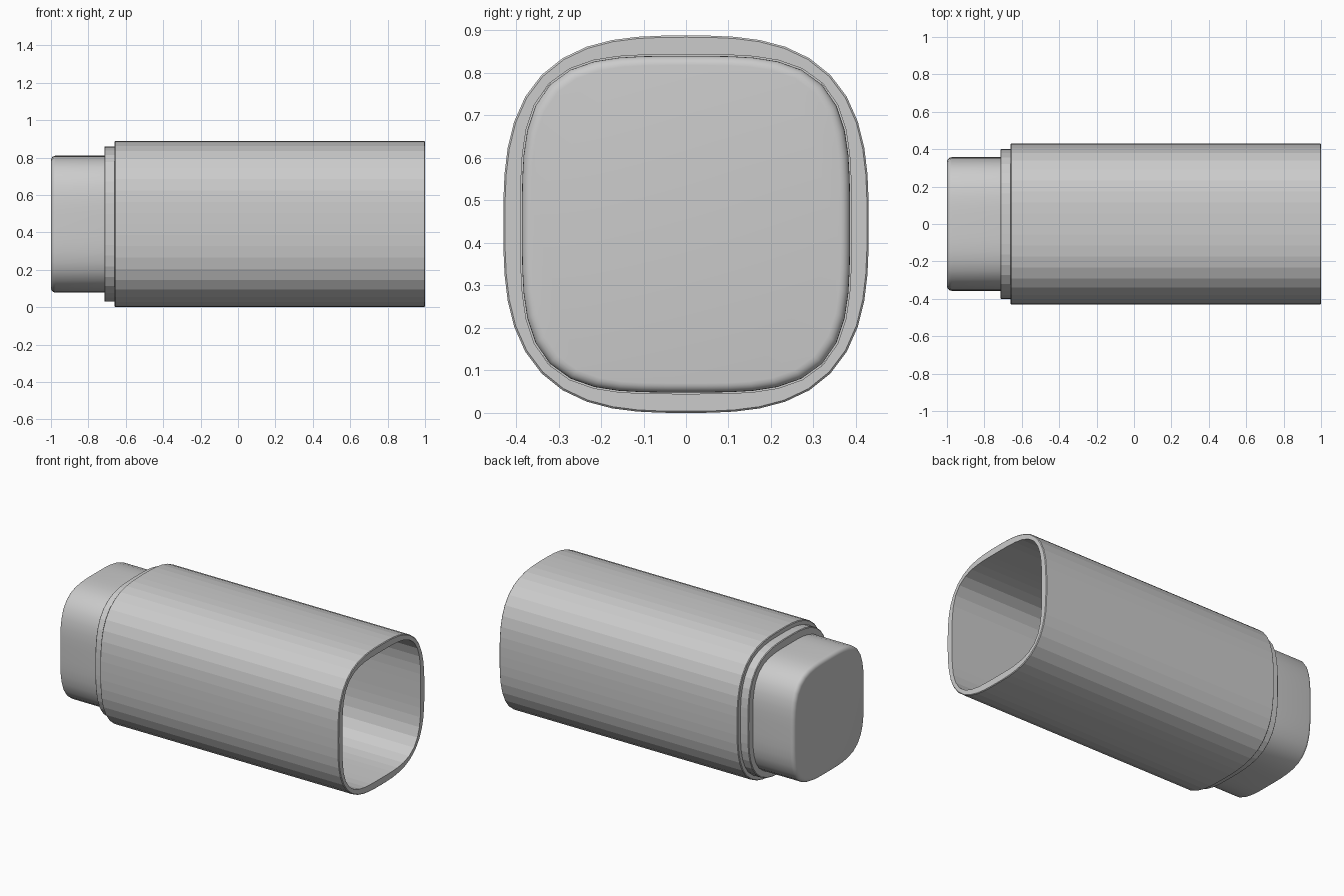
import bpy, bmesh, math

if "Cube" in bpy.data.objects:
    bpy.data.objects.remove(bpy.data.objects["Cube"])

SEG = 48
ZC = 0.444

grey = bpy.data.materials.new("plain grey")
grey.diffuse_color = (0.6, 0.6, 0.6, 1)
grey.use_nodes = True
grey.node_tree.nodes["Principled BSDF"].inputs["Base Color"].default_value = grey.diffuse_color


def loft(name, rings, cap_start=True, cap_end=True, close=False, smooth=30):
    """Loft rounded-square sections (x, half width, half height, squareness) along x."""
    bm = bmesh.new()
    loops = []
    for x, a, b, n in rings:
        loop = []
        for i in range(SEG):
            t = 2 * math.pi * i / SEG
            c, s = math.cos(t), math.sin(t)
            r = (abs(c) ** n + abs(s) ** n) ** (-1 / n)
            loop.append(bm.verts.new((x, a * r * c, ZC + b * r * s)))
        loops.append(loop)
    pairs = list(zip(loops, loops[1:]))
    if close:
        pairs.append((loops[-1], loops[0]))
    for p, q in pairs:
        for i in range(SEG):
            j = (i + 1) % SEG
            bm.faces.new((p[i], p[j], q[j], q[i]))
    if not close:
        if cap_start:
            bm.faces.new(loops[0])
        if cap_end:
            bm.faces.new(loops[-1])
    bmesh.ops.recalc_face_normals(bm, faces=bm.faces)
    me = bpy.data.meshes.new(name)
    bm.to_mesh(me)
    bm.free()
    me.materials.append(grey)
    ob = bpy.data.objects.new(name, me)
    bpy.context.collection.objects.link(ob)
    if smooth:
        bpy.ops.object.select_all(action='DESELECT')
        ob.select_set(True)
        bpy.context.view_layer.objects.active = ob
        bpy.ops.object.shade_smooth_by_angle(angle=math.radians(smooth))
    return ob


def rounded_end(x, a, b, n, r, d):
    """Sections of a rounded end edge, from the flat end inwards; d is the inward direction."""
    return [(x + d * r * (1 - math.cos(t)), a - r * (1 - math.sin(t)), b - r * (1 - math.sin(t)), n)
            for t in (math.pi / 2 * k / 5 for k in range(6))]


# Open sleeve with a thin wall
A, B, N = 0.43, 0.444, 2.95
AI, BI, NI = 0.389, 0.399, 3.7
e = 0.004
loft("sleeve", [(-0.66, AI, BI, NI), (-0.66, A - e, B - e, N), (-0.66 + e, A, B, N),
                (1 - e, A, B, N), (1, A - e, B - e, N), (1, AI, BI, NI)],
     close=True, smooth=0)

# Stepped collar behind the sleeve
loft("collar", [(-0.715, 0.397, 0.411, 3.1), (-0.711, 0.401, 0.415, 3.1), (-0.64, 0.401, 0.415, 3.1)],
     smooth=0)

# Rounded end plug
loft("end_plug", rounded_end(-1, 0.357, 0.366, 3.6, 0.025, 1) + [(-0.68, 0.357, 0.366, 3.6)])

# Block with rounded edge closing the bottom of the cavity
loft("inner_block", rounded_end(-0.6, 0.386, 0.396, 3.7, 0.022, -1) + [(-0.65, 0.386, 0.396, 3.7)])
